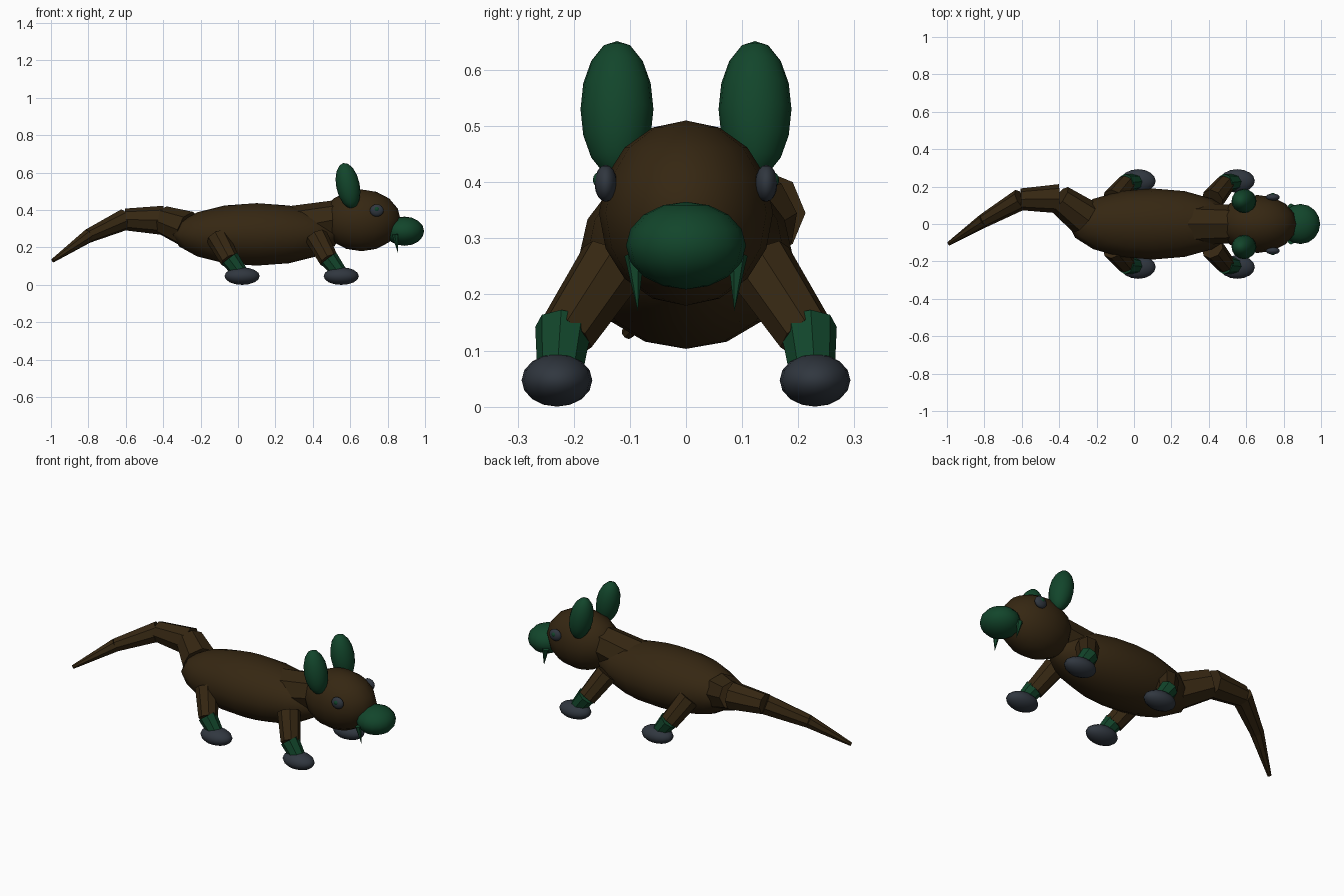
import bpy
from mathutils import Vector

cube = bpy.data.objects.get("Cube")
if cube:
    bpy.data.objects.remove(cube, do_unlink=True)


def material(name, rgb):
    m = bpy.data.materials.new(name)
    m.use_nodes = True
    color = (*rgb, 1.0)
    m.diffuse_color = color
    bsdf = next(n for n in m.node_tree.nodes if n.type == 'BSDF_PRINCIPLED')
    bsdf.inputs["Base Color"].default_value = color
    bsdf.inputs["Roughness"].default_value = 0.8
    return m


BROWN = material("dark_brown", (0.036, 0.020, 0.006))
GREEN = material("deep_green", (0.006, 0.060, 0.024))
SLATE = material("slate_grey", (0.030, 0.038, 0.050))


def ellipsoid(name, center, radii, mat, tilt=0.0):
    bpy.ops.mesh.primitive_uv_sphere_add(segments=16, ring_count=8, radius=1,
                                         location=center, rotation=(0, tilt, 0))
    ob = bpy.context.object
    ob.name = name
    ob.scale = radii
    ob.data.materials.append(mat)
    bpy.ops.object.shade_smooth()
    return ob


def limb(name, start, end, r1, r2, mat, sides=8):
    """Tapered, flat-faced cylinder between two points."""
    a, b = Vector(start), Vector(end)
    bpy.ops.mesh.primitive_cone_add(vertices=sides, radius1=r1, radius2=r2,
                                    depth=(b - a).length, location=(a + b) / 2)
    ob = bpy.context.object
    ob.name = name
    ob.rotation_euler = (b - a).to_track_quat('Z', 'Y').to_euler()
    ob.data.materials.append(mat)
    return ob


# Torso, neck, head and snout
ellipsoid("body", (0.10, 0, 0.27), (0.45, 0.19, 0.167), BROWN)
limb("neck", (0.31, 0, 0.31), (0.58, 0, 0.36), 0.115, 0.10, BROWN)
ellipsoid("head", (0.66, 0, 0.345), (0.21, 0.155, 0.165), BROWN)
ellipsoid("snout", (0.89, 0, 0.287), (0.105, 0.107, 0.078), GREEN)

# Tail: four tapering segments swinging sideways
path = [(-0.265, 0.035, 0.295), (-0.40, 0.135, 0.345), (-0.605, 0.132, 0.35),
        (-0.80, 0.02, 0.262), (-0.99, -0.105, 0.13)]
radii = [0.10, 0.078, 0.058, 0.038, 0.011]
for i in range(4):
    limb(f"tail_segment_{i + 1}", path[i], path[i + 1], radii[i], radii[i + 1], BROWN)

# Paired parts
for side, s in (("left", 1), ("right", -1)):
    ellipsoid(f"{side}_ear", (0.588, s * 0.123, 0.53), (0.063, 0.065, 0.124), GREEN, -0.2)
    ellipsoid(f"{side}_eye", (0.742, s * 0.143, 0.398), (0.037, 0.020, 0.033), SLATE)
    ellipsoid(f"{side}_pupil", (0.742, s * 0.150, 0.404), (0.016, 0.016, 0.016), GREEN)
    limb(f"{side}_fang", (0.84, s * 0.092, 0.27), (0.855, s * 0.086, 0.17),
         0.018, 0.0, GREEN, 6)
    for where, dx in (("front", 0.0), ("hind", -0.53)):
        limb(f"{where}_{side}_upper_leg", (0.42 + dx, s * 0.13, 0.255),
             (0.488 + dx, s * 0.213, 0.13), 0.062, 0.052, BROWN)
        limb(f"{where}_{side}_lower_leg", (0.485 + dx, s * 0.218, 0.142),
             (0.55 + dx, s * 0.225, 0.055), 0.051, 0.04, GREEN)
        ellipsoid(f"{where}_{side}_foot", (0.552 + dx, s * 0.23, 0.047),
                  (0.094, 0.063, 0.047), SLATE)
